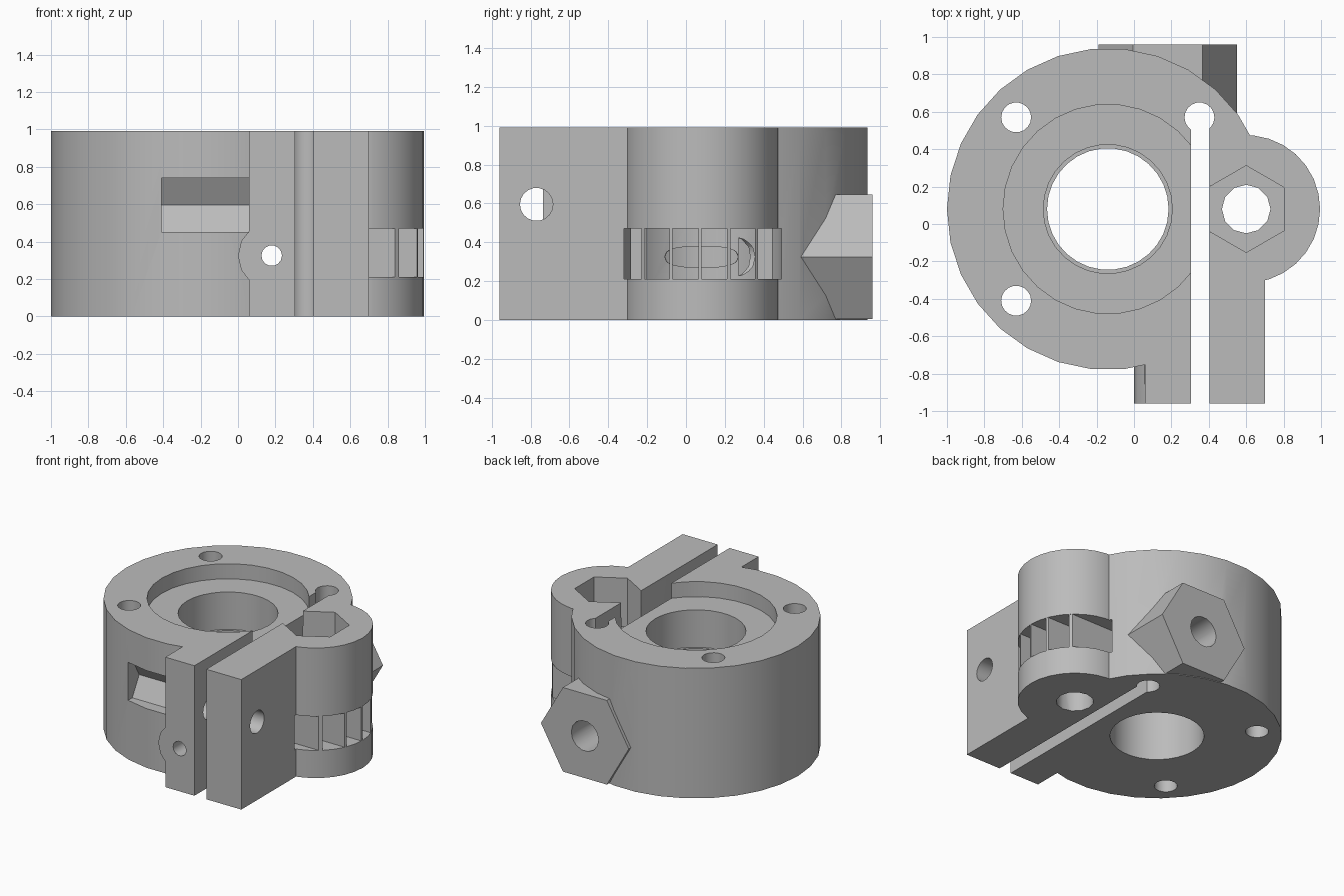
import bpy, bmesh
from math import cos, sin, tau, radians

cube = bpy.data.objects.get("Cube")
if cube:
    bpy.data.objects.remove(cube, do_unlink=True)

grey = bpy.data.materials.new("plain_grey")
grey.use_nodes = True
colour = (0.5, 0.5, 0.5, 1)
grey.diffuse_color = colour
grey.node_tree.nodes["Principled BSDF"].inputs["Base Color"].default_value = colour

TOP = 0.99


def prism(name, axis, centre, r, n, lo, hi, phase=0):
    """Regular prism along an axis; centre holds the other two coordinates."""
    bm = bmesh.new()
    ring = []
    for i in range(n):
        a = tau * i / n + radians(phase)
        p = [centre[0] + r * cos(a), centre[1] + r * sin(a)]
        p.insert("xyz".index(axis), lo)
        ring.append(bm.verts.new(p))
    base = bm.faces.new(ring)
    new = bmesh.ops.extrude_face_region(bm, geom=[base])["geom"]
    shift = [hi - lo if c == axis else 0 for c in "xyz"]
    bmesh.ops.translate(bm, vec=shift, verts=[v for v in new if isinstance(v, bmesh.types.BMVert)])
    return finish(name, bm)


def box(name, x, y, z):
    bm = bmesh.new()
    bmesh.ops.create_cube(bm, size=1)
    for v in bm.verts:
        v.co = [r[0] if c < 0 else r[1] for c, r in zip(v.co, (x, y, z))]
    return finish(name, bm)


def finish(name, bm):
    bmesh.ops.recalc_face_normals(bm, faces=bm.faces)
    mesh = bpy.data.meshes.new(name)
    bm.to_mesh(mesh)
    bm.free()
    mesh.materials.append(grey)
    ob = bpy.data.objects.new(name, mesh)
    bpy.context.collection.objects.link(ob)
    return ob


def combine(target, op, *tools):
    bpy.context.view_layer.objects.active = target
    for tool in tools:
        mod = target.modifiers.new("combine", "BOOLEAN")
        mod.operation = op
        mod.solver = "EXACT"
        mod.object = tool
        bpy.ops.object.modifier_apply(modifier=mod.name)
        bpy.data.objects.remove(tool, do_unlink=True)


main = (-0.14, 0.08)      # centre of the round housing
side = (0.6, 0.08)        # centre of the side lobe
bolt = (0.18, 0.325)      # x, z of the long bolt passage
clamp = (-0.77, 0.595)    # y, z of the clamp screw

# Solid housing, lobe, clamp tabs, bolt boss and rear hexagon
body = prism("clamp_housing", "z", main, 0.86, 30, 0, TOP)
combine(body, "UNION",
        prism("side_lobe", "z", side, 0.395, 30, 0, TOP),
        box("clamp_tabs", (0.06, 0.7), (-0.96, 0.08), (0, TOP)),
        prism("bolt_boss", "y", bolt, 0.18, 14, -0.96, -0.5),
        prism("rear_hexagon", "y", bolt, 0.37, 6, 0.5, 0.96))

# Recess and stepped bore
cuts = [prism("recess", "z", main, 0.56, 30, 0.875, 1.1),
        prism("upper_bore", "z", main, 0.345, 30, 0.59, 1.1),
        prism("lower_bore", "z", main, 0.325, 30, -0.1, 0.7)]
# Corner holes and clamping gap
for x, y in ((-0.63, 0.57), (-0.63, -0.41), (0.35, 0.57)):
    cuts.append(prism("corner_hole", "z", (x, y), 0.08, 18, -0.1, 1.1))
cuts.append(box("gap", (0.305, 0.405), (-1.1, 0.53), (-0.1, 1.1)))
# Lobe: hexagonal pocket, through hole and wheel cavity
cuts += [prism("hex_pocket", "z", side, 0.232, 6, 0.62, 1.1, 90),
         prism("lobe_hole", "z", side, 0.13, 12, -0.1, 1.1),
         prism("wheel_cavity", "z", side, 0.413, 30, 0.21, 0.47)]
# Clamp screw with its nut slot, and the long bolt passage
cuts += [prism("clamp_hole", "x", clamp, 0.085, 18, 0, 0.8),
         prism("nut_slot", "x", clamp, 0.167, 6, -0.41, 0.061),
         prism("bolt_hole", "y", bolt, 0.055, 14, -1.1, 0.3),
         prism("rear_hole", "y", bolt, 0.115, 14, 0.27, 1.1)]
combine(body, "DIFFERENCE", *cuts)

# Thin support ribs across the wheel cavity
ribs = [body]
for y in (-0.222, -0.077, 0.073, 0.22, 0.362):
    rib = box("support_rib", (0.41, 1.1), (y - 0.008, y + 0.008), (0.205, 0.475))
    combine(rib, "INTERSECT", prism("rib_limit", "z", side, 0.394, 30, 0.1, 0.6))
    combine(rib, "DIFFERENCE", prism("rib_hole", "z", side, 0.13, 12, 0.1, 0.6))
    ribs.append(rib)

bpy.ops.object.select_all(action="DESELECT")
for ob in ribs:
    ob.select_set(True)
bpy.context.view_layer.objects.active = body
bpy.ops.object.shade_smooth_by_angle(angle=radians(32))
